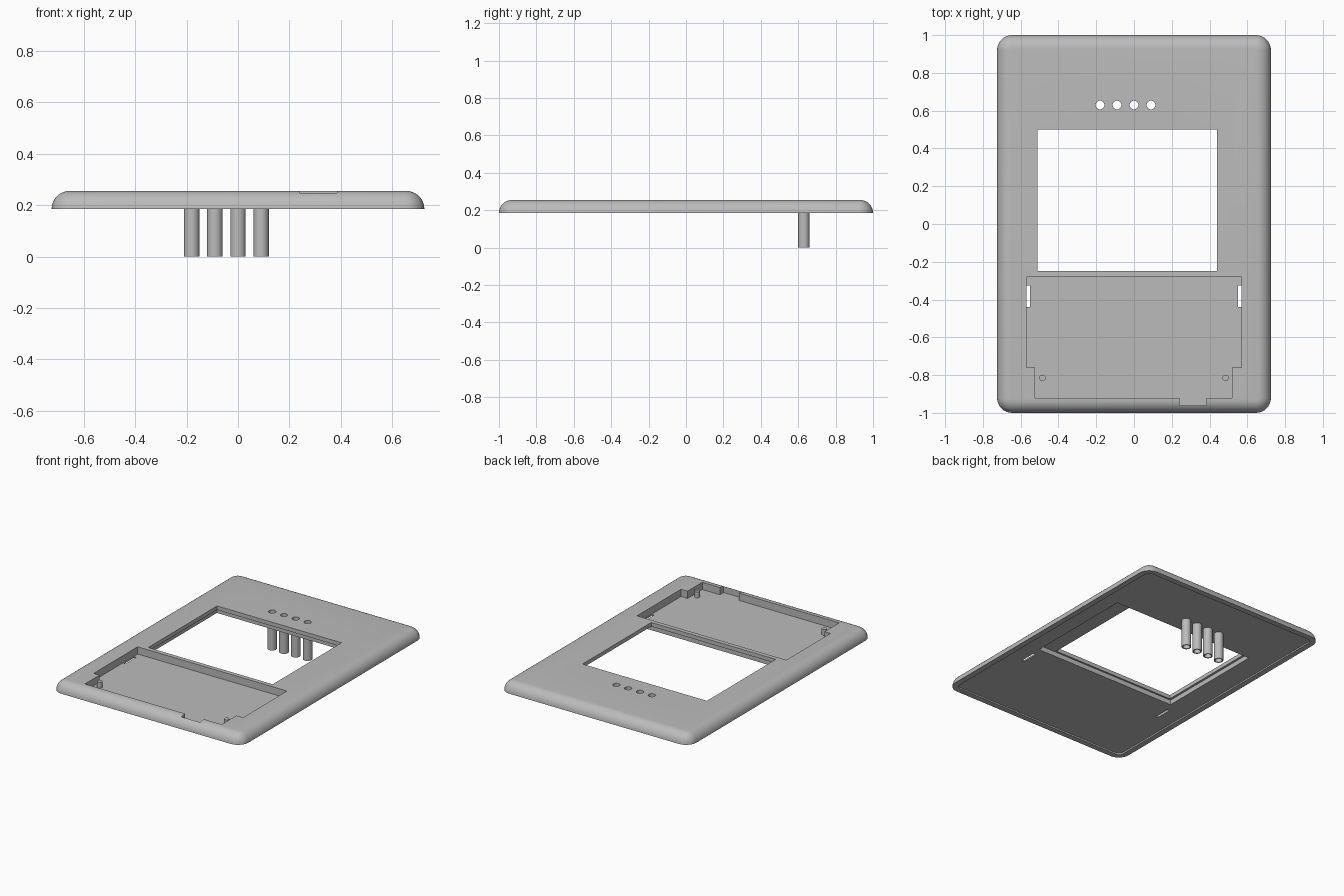
import bpy, bmesh, math

cube = bpy.data.objects.get("Cube")
if cube:
    bpy.data.objects.remove(cube, do_unlink=True)

grey = bpy.data.materials.new("plain grey")
grey.use_nodes = True
colour = (0.5, 0.5, 0.5, 1)
grey.diffuse_color = colour
grey.node_tree.nodes["Principled BSDF"].inputs["Base Color"].default_value = colour

HX, HY = 0.725, 1.0               # half size of the panel
BASE, TOP, UNDER = 0.185, 0.255, 0.195
EDGE, CORNER = 0.07, 0.08         # edge rounding and plan corner radius
FLOOR = 0.205                     # floor of the front pocket
HOLES = [-0.18, -0.09, 0.0, 0.09]
HOLE_Y = 0.63


def finish(name, bm):
    bmesh.ops.recalc_face_normals(bm, faces=bm.faces)
    mesh = bpy.data.meshes.new(name)
    bm.to_mesh(mesh)
    bm.free()
    mesh.materials.append(grey)
    obj = bpy.data.objects.new(name, mesh)
    bpy.context.collection.objects.link(obj)
    return obj


def activate(obj):
    bpy.ops.object.select_all(action='DESELECT')
    obj.select_set(True)
    bpy.context.view_layer.objects.active = obj


def smooth(obj):
    activate(obj)
    bpy.ops.object.shade_smooth_by_angle(angle=math.radians(30))


def loft(name, rings, capped=True):
    """Skin equal-length rings; cap the ends or join last ring to first."""
    bm = bmesh.new()
    loops = [[bm.verts.new(p) for p in ring] for ring in rings]
    pairs = list(zip(loops, loops[1:]))
    if capped:
        bm.faces.new(loops[0])
        bm.faces.new(loops[-1])
    else:
        pairs.append((loops[-1], loops[0]))
    for a, b in pairs:
        for i in range(len(a)):
            j = (i + 1) % len(a)
            bm.faces.new((a[i], a[j], b[j], b[i]))
    return finish(name, bm)


def circle(x, y, z, r, n=32):
    return [(x + r * math.cos(2 * math.pi * i / n),
             y + r * math.sin(2 * math.pi * i / n), z) for i in range(n)]


def prism(name, outline, z0, z1):
    return loft(name, [[(x, y, z) for x, y in outline] for z in (z0, z1)])


def box(name, x0, x1, y0, y1, z0, z1):
    return prism(name, [(x0, y0), (x1, y0), (x1, y1), (x0, y1)], z0, z1)


def rounded_ring(inset, z, steps=8):
    r = CORNER - inset
    points = []
    for q, (sx, sy) in enumerate([(1, 1), (-1, 1), (-1, -1), (1, -1)]):
        for i in range(steps + 1):
            a = math.pi / 2 * (q + i / steps)
            points.append((sx * (HX - CORNER) + r * math.cos(a),
                           sy * (HY - CORNER) + r * math.sin(a), z))
    return points


def cut(target, cutter):
    cutter.hide_render = True
    activate(target)
    mod = target.modifiers.new("cut", 'BOOLEAN')
    mod.operation = 'DIFFERENCE'
    mod.solver = 'EXACT'
    mod.object = cutter
    bpy.ops.object.modifier_apply(modifier=mod.name)
    bpy.data.objects.remove(cutter, do_unlink=True)


# Panel: rounded shell with a shallow lip underneath
rings = [rounded_ring(0.04, UNDER), rounded_ring(0.04, BASE)]
for i in range(9):
    t = math.pi / 2 * i / 8
    rings.append(rounded_ring(EDGE * (1 - math.cos(t)), BASE + EDGE * math.sin(t)))
panel = loft("panel", rings)

# Window opening and the wider rebate behind it
cut(panel, box("window_cutter", -0.51, 0.44, -0.25, 0.5, 0.1, 0.4))
cut(panel, box("rebate_cutter", -0.525, 0.575, -0.262, 0.52, 0.1, 0.228))

# Front pocket with stepped sides and an edge notch
pocket = [(-0.57, -0.28), (-0.57, -0.76), (-0.525, -0.76), (-0.525, -0.92),
          (0.24, -0.92), (0.24, -0.96), (0.385, -0.96), (0.385, -0.92),
          (0.52, -0.92), (0.52, -0.76), (0.57, -0.76), (0.57, -0.28)]
cut(panel, prism("pocket_cutter", pocket, FLOOR, 0.4))

# Slots through the pocket floor
for side in (-1, 1):
    x0, x1 = sorted((side * 0.55, side * 0.569))
    cut(panel, box("slot_cutter", x0, x1, -0.44, -0.325, 0.1, 0.23))

# Row of round holes
for x in HOLES:
    cut(panel, loft("hole_cutter", [circle(x, HOLE_Y, z, 0.023) for z in (0.1, 0.4)]))
smooth(panel)

# Light tubes hanging below the holes
for x in HOLES:
    profile = [(0.03, 0), (0.03, UNDER), (0.023, UNDER), (0.023, 0)]
    smooth(loft("light_tube", [circle(x, HOLE_Y, z, r) for r, z in profile], capped=False))

# Locating posts in the pocket
for side, name in ((-1, "right_post"), (1, "left_post")):
    smooth(loft(name, [circle(side * 0.485, -0.815, z, 0.017, 24)
                       for z in (FLOOR - 0.005, 0.245)]))
